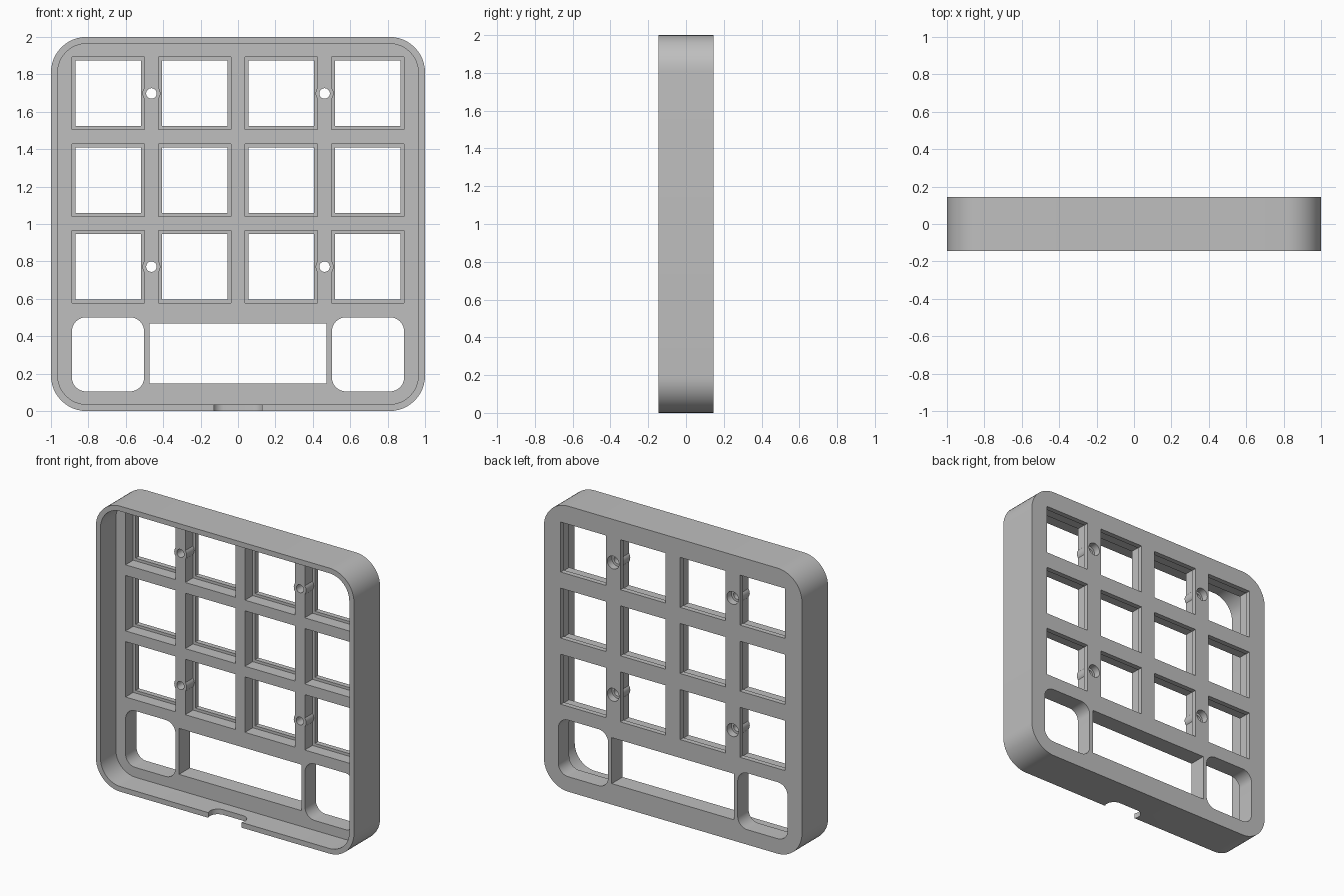
import bpy, bmesh, math

cube = bpy.data.objects.get("Cube")
if cube:
    bpy.data.objects.remove(cube, do_unlink=True)

FRONT, BACK = -0.145, 0.145
PLATE, LIP = 0.024, 0.109       # front of the plate, front of the thin lip
PITCH = 0.463
WALL = 0.036

grey = bpy.data.materials.new("plain_grey")
grey.use_nodes = True
colour = (0.52, 0.52, 0.52, 1)
grey.diffuse_color = colour
grey.node_tree.nodes["Principled BSDF"].inputs["Base Color"].default_value = colour


def rounded(cx, cz, w, h, r=0, steps=12):
    """Outline of a rectangle with optional rounded corners."""
    pts = []
    for i, (sx, sz) in enumerate([(1, 1), (-1, 1), (-1, -1), (1, -1)]):
        px, pz = cx + sx * (w / 2 - r), cz + sz * (h / 2 - r)
        for k in range(steps + 1 if r else 1):
            a = math.pi / 2 * (i + k / steps)
            pts.append((px + r * math.cos(a), pz + r * math.sin(a)))
    return pts


def disc(cx, cz, r, n=32):
    return [(cx + r * math.cos(math.tau * k / n), cz + r * math.sin(math.tau * k / n))
            for k in range(n)]


def prisms(name, outlines, lo, hi, axis="y"):
    """Extrude outlines along y, or along z for outlines given in x and y."""
    bm = bmesh.new()
    for pts in outlines:
        place = (lambda p, d: (p[0], d, p[1])) if axis == "y" else (lambda p, d: (p[0], p[1], d))
        a = [bm.verts.new(place(p, lo)) for p in pts]
        b = [bm.verts.new(place(p, hi)) for p in pts]
        bm.faces.new(a)
        bm.faces.new(b[::-1])
        for i in range(len(pts)):
            j = (i + 1) % len(pts)
            bm.faces.new((a[j], a[i], b[i], b[j]))
    bmesh.ops.recalc_face_normals(bm, faces=bm.faces)
    mesh = bpy.data.meshes.new(name)
    bm.to_mesh(mesh)
    bm.free()
    mesh.materials.append(grey)
    obj = bpy.data.objects.new(name, mesh)
    bpy.context.collection.objects.link(obj)
    return obj


def combine(target, tool, operation="DIFFERENCE"):
    tool.hide_render = True
    mod = target.modifiers.new("combine", "BOOLEAN")
    mod.operation, mod.solver, mod.object = operation, "EXACT", tool
    bpy.context.view_layer.objects.active = target
    bpy.ops.object.modifier_apply(modifier=mod.name)
    bpy.data.objects.remove(tool, do_unlink=True)


# Outer block hollowed from the front
case = prisms("case_shell", [rounded(0, 1, 2, 2, 0.19)], FRONT, BACK)
inner = 2 - 2 * WALL
combine(case, prisms("recess_cutter", [rounded(0, 1, inner, inner, 0.19 - WALL)],
                     FRONT - 0.1, PLATE))

# Grid of key openings: wide pocket in front, narrow hole through the back lip
keys = [((c - 1.5) * PITCH, 0.772 + r * PITCH) for c in range(4) for r in range(3)]
combine(case, prisms("pocket_cutter", [rounded(x, z, 0.388, 0.388) for x, z in keys],
                     PLATE - 0.05, LIP))
combine(case, prisms("key_cutter", [rounded(x, z, 0.35, 0.35) for x, z in keys],
                     PLATE + 0.03, BACK + 0.1))

# Lower row: two rounded openings and a wide window
lower = [rounded(s * 0.695, 0.303, 0.386, 0.396, 0.075) for s in (-1, 1)]
lower.append(rounded(0, 0.308, 0.948, 0.322))
combine(case, prisms("window_cutter", lower, PLATE - 0.05, BACK + 0.1))

# Screw posts with a through hole and a counterbore at the back
screws = [(s * PITCH, z) for s in (-1, 1) for z in (0.772, 0.772 + 2 * PITCH)]
combine(case, prisms("screw_posts", [disc(x, z, 0.048) for x, z in screws],
                     PLATE, LIP + 0.01), "UNION")
combine(case, prisms("screw_hole_cutter", [disc(x, z, 0.028) for x, z in screws],
                     PLATE - 0.05, BACK + 0.1))
combine(case, prisms("counterbore_cutter", [disc(x, z, 0.045) for x, z in screws],
                     BACK - 0.05, BACK + 0.1))

# Rounded cable slot in the bottom wall, open to the front
combine(case, prisms("cable_slot_cutter", [rounded(0, FRONT + 0.03, 0.27, 0.12, 0.0595)],
                     -0.1, WALL + 0.02, "z"))

bpy.ops.object.select_all(action="DESELECT")
case.select_set(True)
bpy.context.view_layer.objects.active = case
bpy.ops.object.shade_smooth_by_angle(angle=math.radians(30))
